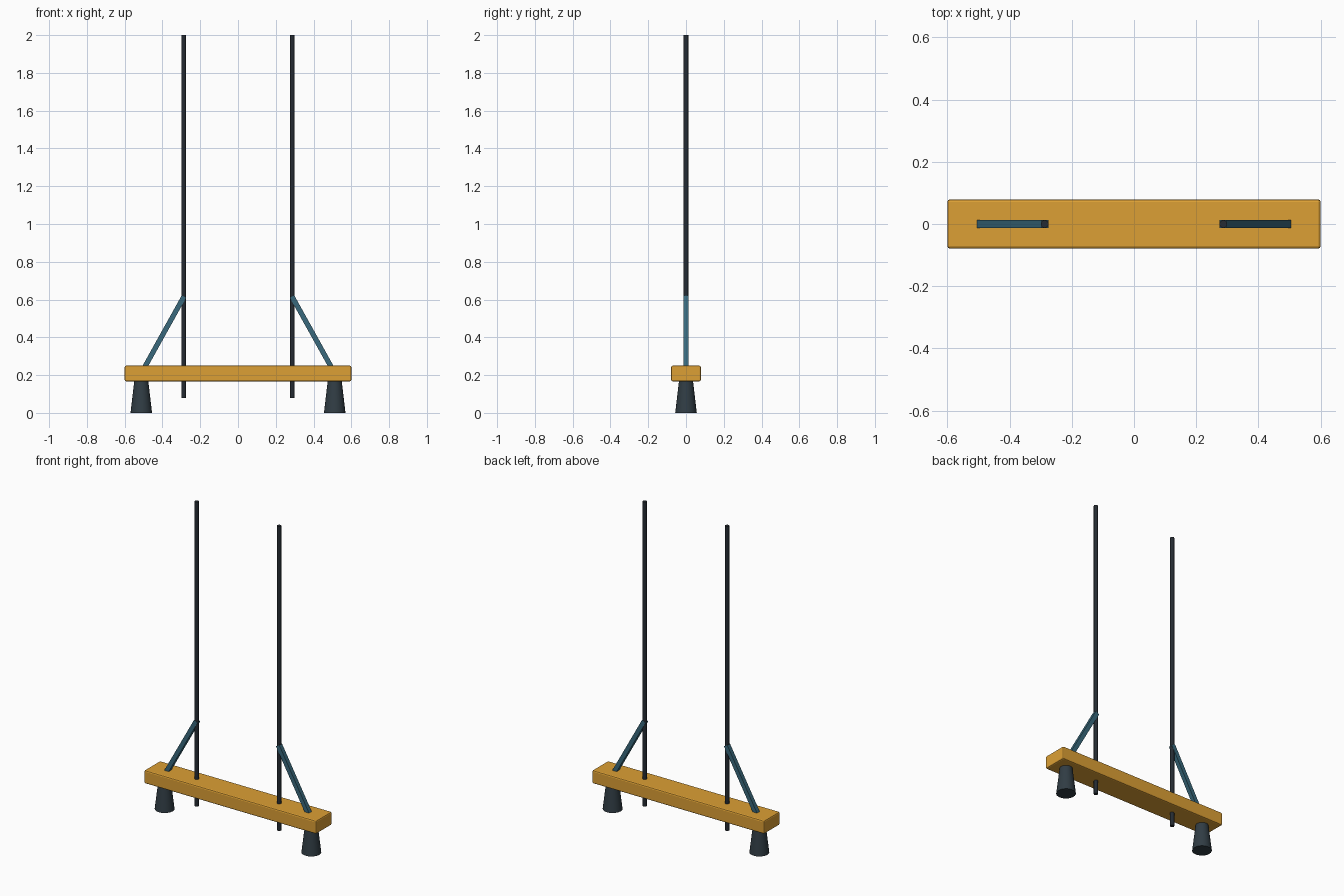
import bpy, math
from mathutils import Vector

if "Cube" in bpy.data.objects:
    bpy.data.objects.remove(bpy.data.objects["Cube"])


def material(name, rgb):
    m = bpy.data.materials.new(name)
    m.diffuse_color = (*rgb, 1)
    m.use_nodes = True
    m.node_tree.nodes["Principled BSDF"].inputs["Base Color"].default_value = m.diffuse_color
    return m


AMBER = material("amber_paint", (0.72, 0.35, 0.035))
BLACK = material("dark_steel", (0.018, 0.024, 0.032))
TEAL = material("teal_paint", (0.04, 0.14, 0.2))
RUBBER = material("rubber", (0.03, 0.046, 0.058))


def finish(name, mat, smooth=False):
    ob = bpy.context.object
    ob.name = name
    ob.data.materials.append(mat)
    if smooth:
        bpy.ops.object.shade_smooth_by_angle(angle=math.radians(40))
    return ob


def box(name, size, loc, mat):
    bpy.ops.mesh.primitive_cube_add(size=1, location=loc)
    bpy.context.object.scale = size
    bpy.ops.object.transform_apply(location=False, rotation=False, scale=True)
    return finish(name, mat)


# Beam with softened edges
beam = box("beam", (1.2, 0.158, 0.083), (0, 0, 0.2085), AMBER)
bevel = beam.modifiers.new("edge_bevel", 'BEVEL')
bevel.width = 0.008
bevel.segments = 2

for side, s in (("left", -1), ("right", 1)):
    # Upright rod passing through the beam
    bpy.ops.mesh.primitive_cylinder_add(vertices=16, radius=0.0125, depth=1.92,
                                        location=(s * 0.287, 0, 1.04))
    finish(side + "_rod", BLACK, True)

    # Tapered foot
    bpy.ops.mesh.primitive_cone_add(vertices=24, radius1=0.057, radius2=0.037,
                                    depth=0.17, location=(s * 0.512, 0, 0.085))
    finish(side + "_foot", RUBBER, True)

    # Diagonal square brace from beam to rod
    a, b = Vector((s * 0.498, 0, 0.235)), Vector((s * 0.286, 0, 0.616))
    d = b - a
    brace = box(side + "_brace", (0.027, 0.027, d.length), (a + b) / 2, TEAL)
    brace.rotation_euler = (0, math.atan2(d.x, d.z), 0)
